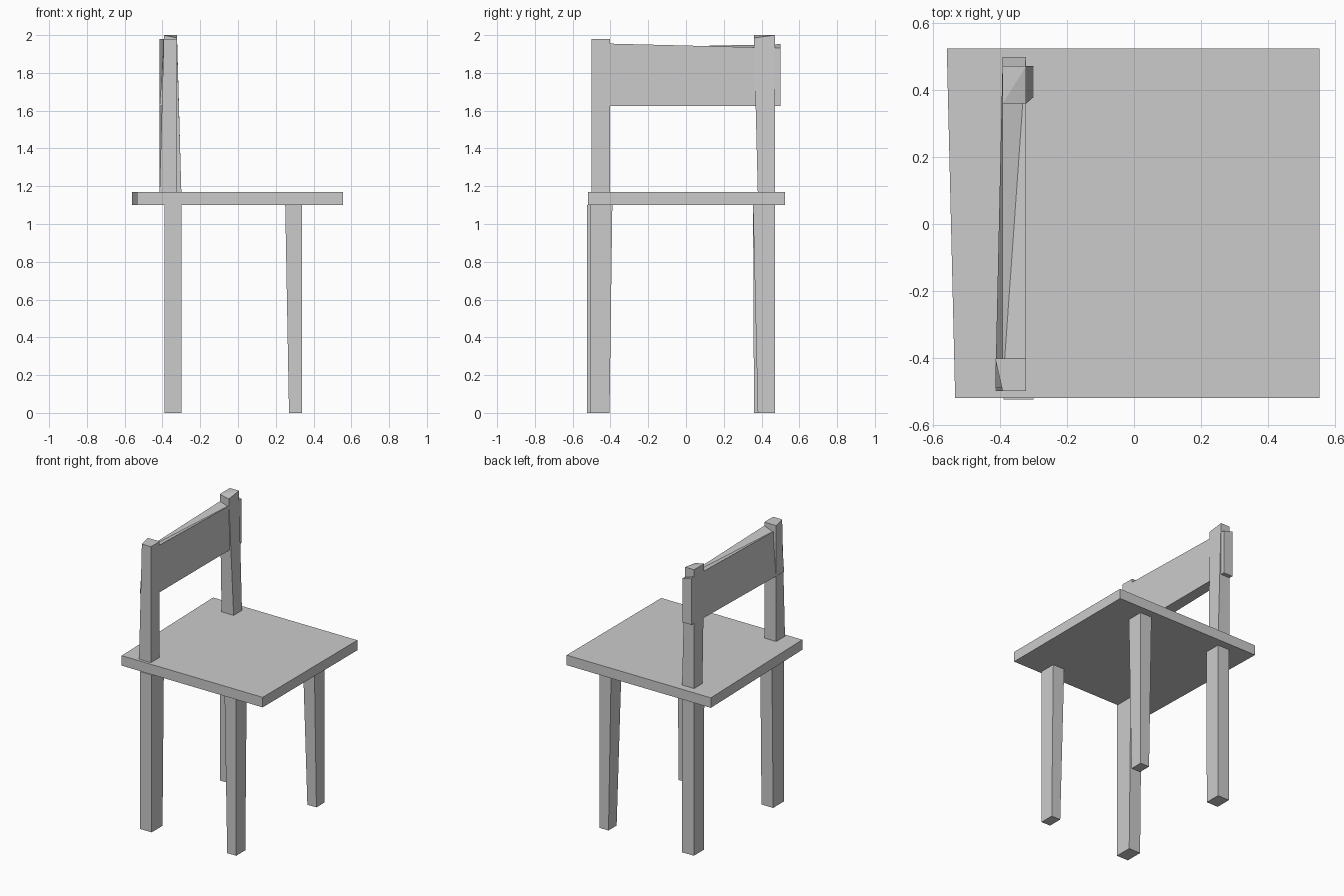
import bpy


def block(name, bottom, top):
    """Six-sided block from two four-corner loops (counter-clockwise from above)."""
    faces = [(3, 2, 1, 0), (4, 5, 6), (4, 6, 7)]
    faces += [(i, (i + 1) % 4, (i + 1) % 4 + 4, i + 4) for i in range(4)]
    mesh = bpy.data.meshes.new(name)
    mesh.from_pydata(bottom + top, [], faces)
    mesh.update()
    obj = bpy.data.objects.new(name, mesh)
    bpy.context.collection.objects.link(obj)
    return obj


def rect(x0, x1, y0, y1, z):
    return [(x0, y0, z), (x1, y0, z), (x1, y1, z), (x0, y1, z)]


SEAT_LOW, SEAT_TOP = 1.10, 1.17

# Seat slab, slightly out of square at the back edge
outline = [(-0.535, -0.52), (0.555, -0.52), (0.555, 0.525), (-0.56, 0.525)]
block("seat", [(x, y, SEAT_LOW) for x, y in outline],
      [(x, y, SEAT_TOP) for x, y in outline])

# Legs: floor extents and seat extents (x0, x1, y0, y1)
legs = {
    "front_leg_left": ((0.27, 0.34, -0.505, -0.405), (0.25, 0.34, -0.505, -0.39)),
    "front_leg_right": ((0.27, 0.34, 0.38, 0.47), (0.25, 0.34, 0.355, 0.47)),
    "back_leg_left": ((-0.39, -0.30, -0.525, -0.405), (-0.39, -0.30, -0.525, -0.39)),
    "back_leg_right": ((-0.39, -0.30, 0.36, 0.47), (-0.39, -0.30, 0.355, 0.47)),
}
for name, (foot, head) in legs.items():
    block(name, rect(*foot, 0), rect(*head, SEAT_LOW))

# Backrest posts with roughly hewn tops
block("back_post_left", rect(-0.415, -0.323, -0.50, -0.403, SEAT_TOP),
      [(-0.393, -0.50, 1.98), (-0.323, -0.50, 1.98),
       (-0.323, -0.403, 1.98), (-0.415, -0.403, 1.98)])
block("back_post_right", rect(-0.393, -0.30, 0.38, 0.472, SEAT_TOP),
      [(-0.323, 0.36, 1.985), (-0.323, 0.472, 2.0),
       (-0.393, 0.472, 2.0), (-0.393, 0.36, 2.0)][-1:] +
      [(-0.323, 0.36, 1.985), (-0.323, 0.472, 2.0), (-0.393, 0.472, 2.0)])

# Backrest board with a twisted top edge, running through both posts
block("backrest",
      [(-0.415, -0.49, 1.625), (-0.323, -0.49, 1.625),
       (-0.323, 0.50, 1.625), (-0.393, 0.50, 1.625)],
      [(-0.393, -0.49, 1.93), (-0.323, -0.49, 1.957),
       (-0.323, 0.50, 1.932), (-0.393, 0.50, 1.952)])
